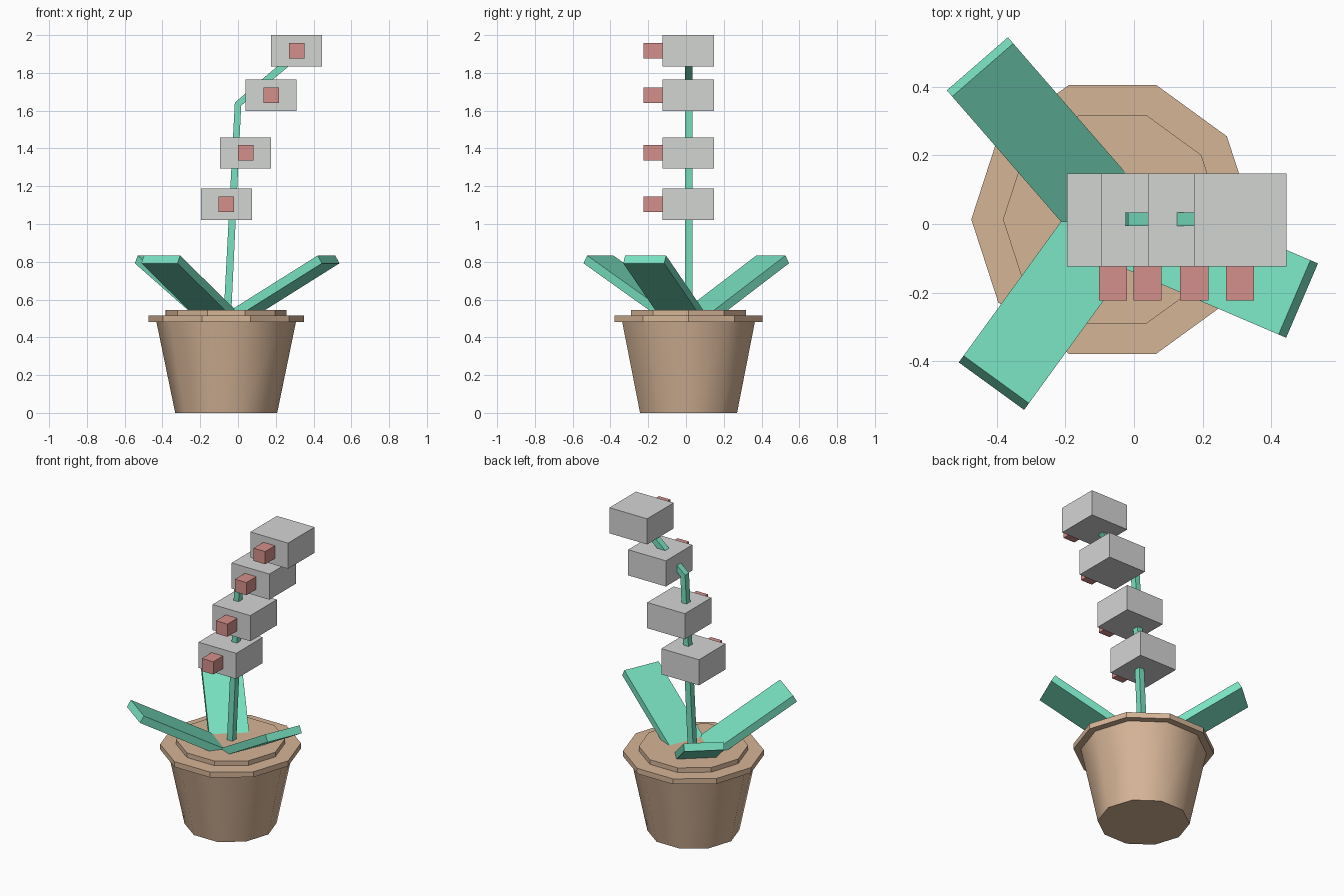
import bpy, bmesh, math
from mathutils import Vector, Matrix

if "Cube" in bpy.data.objects:
    bpy.data.objects.remove(bpy.data.objects["Cube"])

CX, CY = -0.0625, 0.0135          # plant axis


def material(name, rgb):
    m = bpy.data.materials.new(name)
    m.diffuse_color = (*rgb, 1)
    m.use_nodes = True
    m.node_tree.nodes["Principled BSDF"].inputs["Base Color"].default_value = m.diffuse_color
    return m


TERRACOTTA = material("terracotta", (0.67, 0.46, 0.31))
GREEN = material("leaf_green", (0.19, 0.75, 0.53))
GREY = material("petal_grey", (0.65, 0.66, 0.65))
PINK = material("center_pink", (0.66, 0.28, 0.26))


def finish(name, bm, mat):
    bmesh.ops.recalc_face_normals(bm, faces=bm.faces)
    me = bpy.data.meshes.new(name)
    bm.to_mesh(me)
    bm.free()
    me.materials.append(mat)
    ob = bpy.data.objects.new(name, me)
    bpy.context.collection.objects.link(ob)
    return ob


def box(name, lo, hi, mat, matrix=Matrix()):
    lo, hi = Vector(lo), Vector(hi)
    bm = bmesh.new()
    bmesh.ops.create_cube(bm, size=1)
    for v in bm.verts:
        v.co = matrix @ ((lo + hi) / 2 + v.co * (hi - lo))
    return finish(name, bm, mat)


def tapered_disc(name, r1, r2, z1, z2, smooth=False):
    """Ten-sided pot section, centred on the plant axis."""
    bm = bmesh.new()
    rings = []
    for r, z in ((r1, z1), (r2, z2)):
        rings.append([bm.verts.new((CX + r * math.cos(i * math.tau / 10),
                                    CY + r * math.sin(i * math.tau / 10), z))
                      for i in range(10)])
        bm.faces.new(rings[-1])
    for i in range(10):
        j = (i + 1) % 10
        f = bm.faces.new((rings[0][i], rings[0][j], rings[1][j], rings[1][i]))
    ob = finish(name, bm, TERRACOTTA)
    if smooth:
        bpy.context.view_layer.objects.active = ob
        ob.select_set(True)
        bpy.ops.object.shade_smooth_by_angle(angle=math.radians(40))
        ob.select_set(False)
    return ob


# Pot
tapered_disc("pot_body", 0.27, 0.37, 0.0, 0.485, smooth=True)
tapered_disc("pot_rim", 0.4125, 0.4125, 0.48, 0.515)
tapered_disc("soil", 0.32, 0.32, 0.505, 0.545)

# Leaves: flat boards rising outward from the plant axis
RISE = math.radians(30)
for i, angle in enumerate((131, 234, -23.2)):
    m = (Matrix.Translation((CX, CY, 0.472))
         @ Matrix.Rotation(math.radians(angle), 4, 'Z')
         @ Matrix.Rotation(-RISE, 4, 'Y'))
    box(f"leaf_{i + 1}", (0, -0.118, -0.024), (0.681, 0.118, 0.024), GREEN, m)

# Stem: square section along a bent path, mitred at the knee
path = [(-0.058, 0.48), (0.0, 1.635), (0.28, 1.87)]
normals = [Vector((1, -0.05)), Vector((0.84, -0.38)), Vector((0.643, -0.766))]
bm = bmesh.new()
rings = []
for (x, z), n in zip(path, normals):
    rings.append([bm.verts.new((x + s * n.x * 0.02, CY + t * 0.02, z + s * n.y * 0.02))
                  for s, t in ((-1, -1), (1, -1), (1, 1), (-1, 1))])
for a, b in zip(rings, rings[1:]):
    for i in range(4):
        j = (i + 1) % 4
        bm.faces.new((a[i], a[j], b[j], b[i]))
bm.faces.new(rings[0])
bm.faces.new(rings[-1])
finish("stem", bm, GREEN)

# Blossoms: block with a small cube on the front
for i, (x, z) in enumerate(((-0.061, 1.105), (0.04, 1.376), (0.176, 1.681), (0.31, 1.917))):
    box(f"blossom_{i + 1}", (x - 0.135, -0.124, z - 0.083),
        (x + 0.135, 0.147, z + 0.083), GREY)
    box(f"blossom_center_{i + 1}", (x - 0.041, -0.224, z - 0.041),
        (x + 0.041, -0.11, z + 0.041), PINK)
